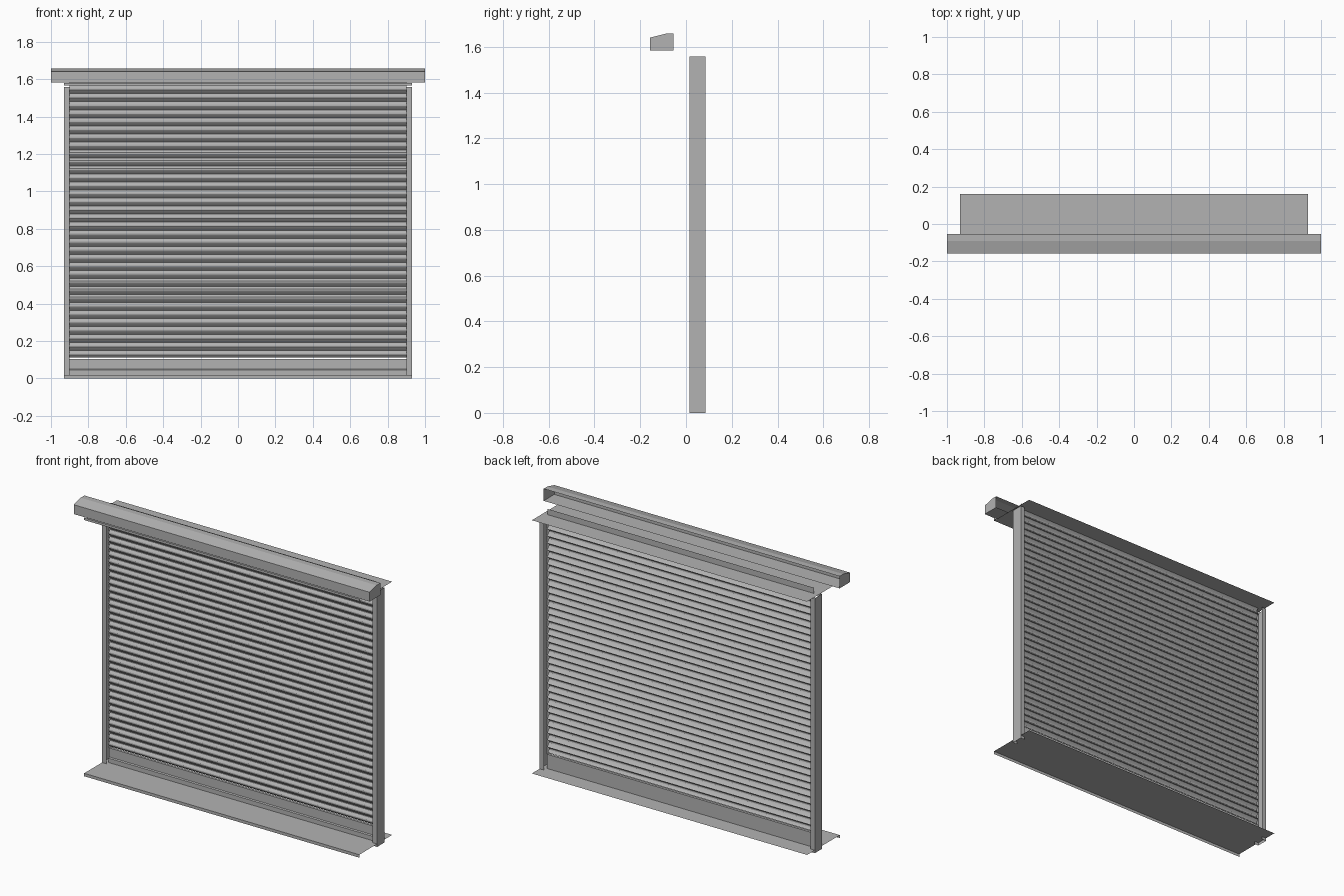
import bpy
import math

cube = bpy.data.objects.get("Cube")
if cube:
    bpy.data.objects.remove(cube, do_unlink=True)

metal = bpy.data.materials.new("galvanised_grey")
metal.use_nodes = True
colour = (0.45, 0.45, 0.45, 1)
metal.diffuse_color = colour
metal.node_tree.nodes["Principled BSDF"].inputs["Base Color"].default_value = colour


def make(name, verts, faces):
    mesh = bpy.data.meshes.new(name)
    mesh.from_pydata(verts, [], faces)
    mesh.materials.append(metal)
    obj = bpy.data.objects.new(name, mesh)
    bpy.context.collection.objects.link(obj)
    return obj


def sheet_along_x(name, profile, half, closed=False, caps=False):
    """Sweep a (y, z) profile between -half and +half."""
    n = len(profile)
    verts = [(x, y, z) for x in (-half, half) for y, z in profile]
    faces = [(i, (i + 1) % n, n + (i + 1) % n, n + i)
             for i in range(n if closed else n - 1)]
    if caps:
        faces += [tuple(reversed(range(n))), tuple(range(n, 2 * n))]
    return make(name, verts, faces)


FRONT, BACK = -0.157, 0.16
SILL, HEAD = 0.018, 1.565
MID = 0.05

# Sill and head trays with a folded front lip
sheet_along_x("sill_tray", [(FRONT, 0), (FRONT, SILL), (BACK, SILL)], 0.93)
sheet_along_x("head_tray", [(FRONT, 1.58), (FRONT, HEAD), (BACK, HEAD)], 0.93)

# Shutter hood, open at the back with closed ends
hood = [(-0.054, 1.583), (FRONT, 1.583), (FRONT, 1.64), (-0.09, 1.657), (-0.054, 1.657)]
sheet_along_x("shutter_hood", hood, 1.0, caps=True)

# Upright guide channels, open towards the curtain
for side, name in ((1, "left_guide"), (-1, "right_guide")):
    plan = [(0.9, 0.015), (0.93, 0.015), (0.93, 0.085), (0.9, 0.085)]
    n = len(plan)
    verts = [(side * x, y, z) for z in (0, 1.557) for x, y in plan]
    make(name, verts, [(i, i + 1, n + i + 1, n + i) for i in range(n - 1)])

# Curtain of curved slats with a narrow joint between each pair
BAR_TOP = 0.105
COUNT = 34
pitch = (HEAD - BAR_TOP) / COUNT
joint = 0.15 * pitch
curtain = []
for s in range(COUNT):
    base = BAR_TOP + s * pitch
    for k in range(6):
        t = k / 5
        bulge = 0.013 * math.sin(math.pi * t)
        curtain.append((MID - bulge, base + joint + t * (pitch - joint)))
    curtain.append((MID + 0.006, base + pitch))
slats = sheet_along_x("curtain_slats", curtain, 0.9)
bpy.ops.object.select_all(action='DESELECT')
slats.select_set(True)
bpy.context.view_layer.objects.active = slats
bpy.ops.object.shade_smooth_by_angle(angle=math.radians(30))

# Stiff bottom bar with a stepped foot
bar = [(MID - 0.014, SILL), (MID - 0.014, 0.045), (MID - 0.008, 0.05),
       (MID - 0.008, BAR_TOP), (MID + 0.008, BAR_TOP), (MID + 0.008, SILL)]
sheet_along_x("bottom_bar", bar, 0.9, closed=True, caps=True)

# Flat tail of the curtain above the head tray
sheet_along_x("curtain_tail", [(MID, HEAD), (MID, 1.6)], 0.9)
